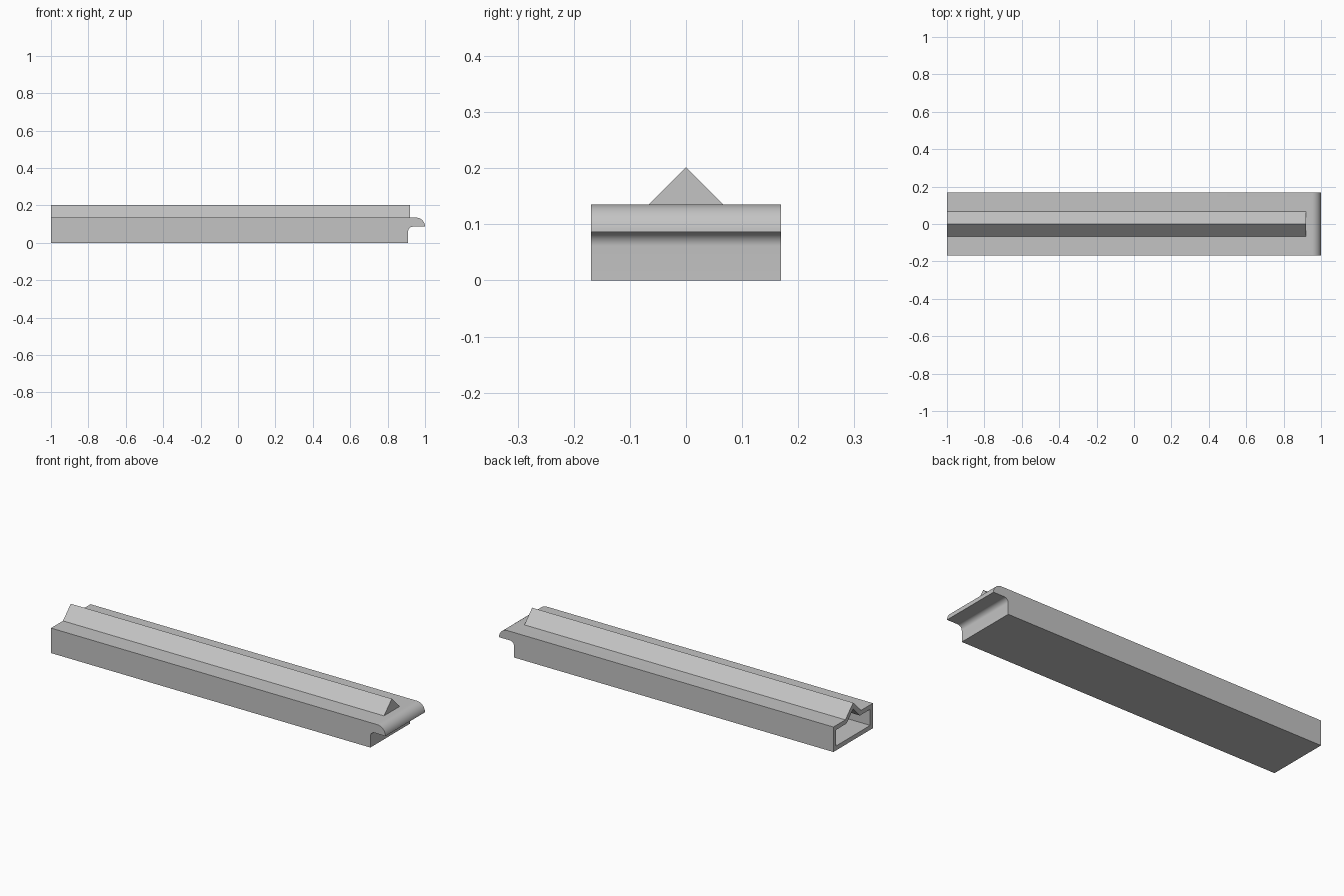
import bpy, bmesh
from math import sin, cos, pi, radians, sqrt
from mathutils import Vector

cube = bpy.data.objects.get("Cube")
if cube:
    bpy.data.objects.remove(cube, do_unlink=True)

LEFT, RIGHT = -1.0, 1.0
HALF_W, TOP, APEX = 0.169, 0.135, 0.202
LIP_Z, END_X, RIDGE_END = 0.086, 0.91, 0.92
WALL = 0.024

grey = bpy.data.materials.new("plain_grey")
grey.use_nodes = True
colour = (0.55, 0.55, 0.55, 1)
grey.diffuse_color = colour
grey.node_tree.nodes["Principled BSDF"].inputs["Base Color"].default_value = colour


def prism(name, points, direction):
    """Extrude a closed outline along a direction."""
    bm = bmesh.new()
    face = bm.faces.new([bm.verts.new(p) for p in points])
    new = bmesh.ops.extrude_face_region(bm, geom=[face])["geom"]
    verts = [v for v in new if isinstance(v, bmesh.types.BMVert)]
    bmesh.ops.translate(bm, verts=verts, vec=Vector(direction))
    bmesh.ops.recalc_face_normals(bm, faces=bm.faces)
    mesh = bpy.data.meshes.new(name)
    bm.to_mesh(mesh)
    bm.free()
    mesh.materials.append(grey)
    obj = bpy.data.objects.new(name, mesh)
    bpy.context.collection.objects.link(obj)
    return obj


def arc(cx, cz, r, start, end, steps=12):
    angles = [radians(start + (end - start) * i / steps) for i in range(steps + 1)]
    return [(cx + r * cos(a), cz + r * sin(a)) for a in angles]


def combine(target, tool, operation):
    mod = target.modifiers.new(tool.name, "BOOLEAN")
    mod.operation, mod.object, mod.solver = operation, tool, "EXACT"
    bpy.context.view_layer.objects.active = target
    bpy.ops.object.modifier_apply(modifier=mod.name)
    bpy.data.objects.remove(tool, do_unlink=True)


# Body with a rounded overhanging nose and a fillet beneath it
fillet, nose = 0.025, TOP - LIP_Z
outline = [(LEFT, 0), (END_X, 0)]
outline += arc(END_X + fillet, LIP_Z - fillet, fillet, 180, 90)
outline += arc(RIGHT - nose, LIP_Z, nose, 0, 90)
outline += [(LEFT, TOP)]
body = prism("channel_body", [(x, -HALF_W, z) for x, z in outline], (0, 2 * HALF_W, 0))

# Triangular ridge along the top
rise = APEX - TOP + 0.01
ridge = prism("ridge", [(LEFT, -rise, APEX - rise), (LEFT, rise, APEX - rise), (LEFT, 0, APEX)],
              (RIDGE_END - LEFT, 0, 0))
combine(body, ridge, "UNION")

# Hollow inside, open at the left end and following the ridge
inner_y, inner_top = HALF_W - WALL, TOP - WALL
inner_apex = APEX - WALL * sqrt(2)
inner_half = inner_apex - inner_top
section = [(-inner_y, WALL), (inner_y, WALL), (inner_y, inner_top),
           (inner_half, inner_top), (0, inner_apex), (-inner_half, inner_top),
           (-inner_y, inner_top)]
start = LEFT - 0.05
cavity = prism("cavity_cutter", [(start, y, z) for y, z in section],
               (END_X - WALL - start, 0, 0))
cavity.hide_render = True
combine(body, cavity, "DIFFERENCE")

# Smooth nose and fillet, crisp edges elsewhere
bpy.ops.object.select_all(action="DESELECT")
body.select_set(True)
bpy.context.view_layer.objects.active = body
bpy.ops.object.shade_smooth_by_angle(angle=radians(30))
